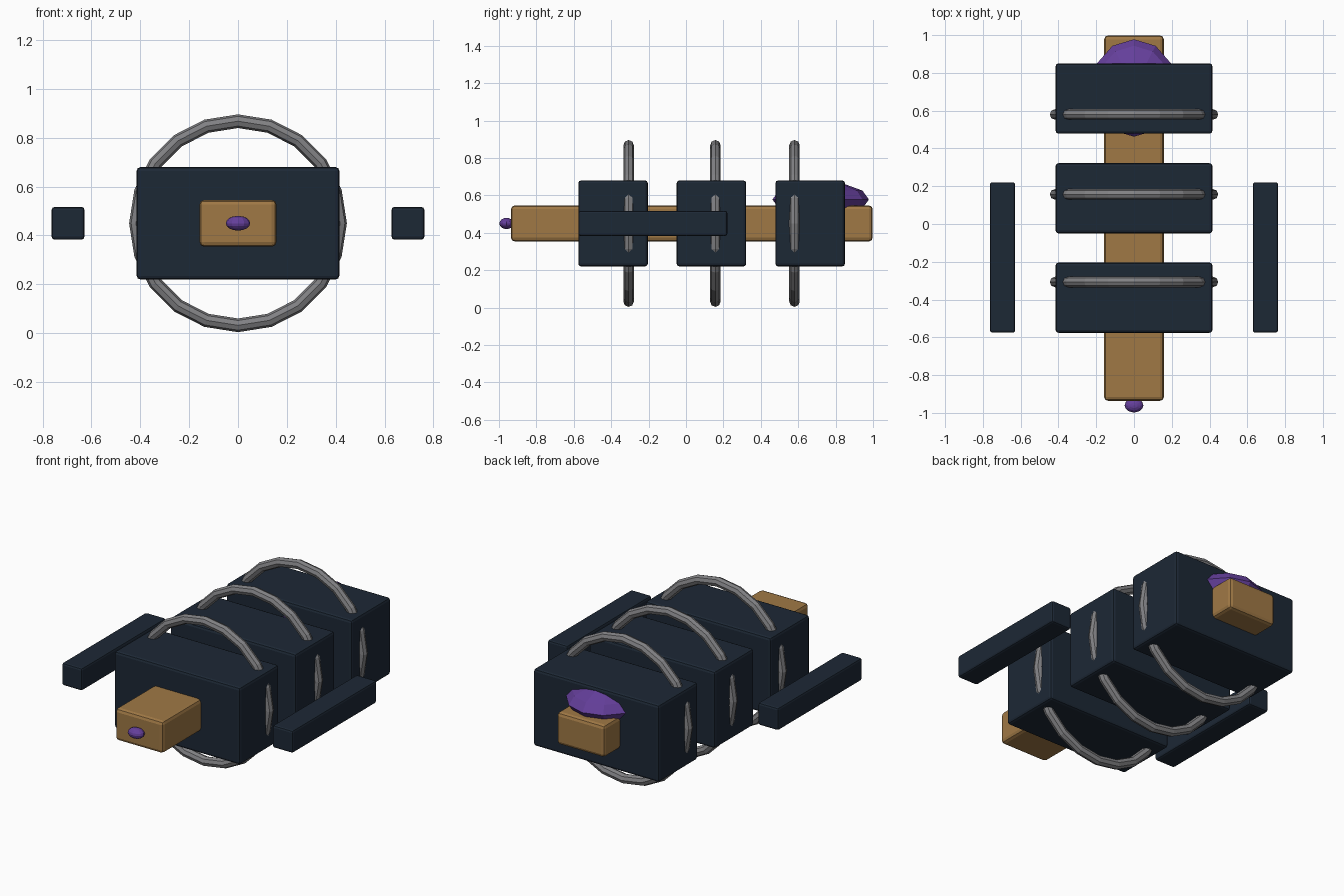
import bpy, math

if "Cube" in bpy.data.objects:
    bpy.data.objects.remove(bpy.data.objects["Cube"])

CZ = 0.45  # height of the centre axis


def mat(name, rgb):
    m = bpy.data.materials.new(name)
    m.diffuse_color = (*rgb, 1)
    m.use_nodes = True
    m.node_tree.nodes["Principled BSDF"].inputs["Base Color"].default_value = m.diffuse_color
    return m


navy = mat("navy", (0.012, 0.021, 0.036))
gold = mat("gold", (0.35, 0.19, 0.06))
purple = mat("purple", (0.13, 0.05, 0.33))
steel = mat("steel", (0.22, 0.22, 0.23))


def finish(ob, name, m):
    ob.name = name
    ob.data.materials.append(m)
    return ob


def box(name, loc, size, m, bevel):
    bpy.ops.mesh.primitive_cube_add(size=1, location=loc)
    ob = finish(bpy.context.object, name, m)
    ob.scale = size
    bpy.ops.object.transform_apply(location=False, rotation=False, scale=True)
    b = ob.modifiers.new("bevel", 'BEVEL')
    b.width, b.segments = bevel, 2
    return ob


def ellipsoid(name, loc, radii, m, segs, rings):
    bpy.ops.mesh.primitive_uv_sphere_add(segments=segs, ring_count=rings, radius=1, location=loc)
    ob = finish(bpy.context.object, name, m)
    ob.scale = radii
    return ob


# central spine
box("spine", (0, 0.031, CZ), (0.316, 1.934, 0.192), gold, 0.02)

# three hull modules, each with a ring around it
for i, (y, ring_y) in enumerate([(-0.39, -0.307), (0.136, 0.157), (0.664, 0.58)], 1):
    box(f"hull_module_{i}", (0, y, CZ), (0.83, 0.372, 0.46), navy, 0.015)
    bpy.ops.mesh.primitive_torus_add(
        major_segments=20, minor_segments=8, major_radius=0.418, minor_radius=0.028,
        location=(0, ring_y, CZ), rotation=(math.pi / 2, 0, 0))
    finish(bpy.context.object, f"ring_{i}", steel)

# side bars
for side, s in (("left", -1), ("right", 1)):
    box(f"{side}_side_bar", (s * 0.696, -0.177, CZ), (0.134, 0.796, 0.134), navy, 0.012)

# rear dome and front tip
ellipsoid("rear_dome", (0, 0.72, 0.578), (0.228, 0.258, 0.095), purple, 12, 6)
ellipsoid("front_tip", (0, -0.96, CZ), (0.05, 0.038, 0.03), purple, 12, 8)
